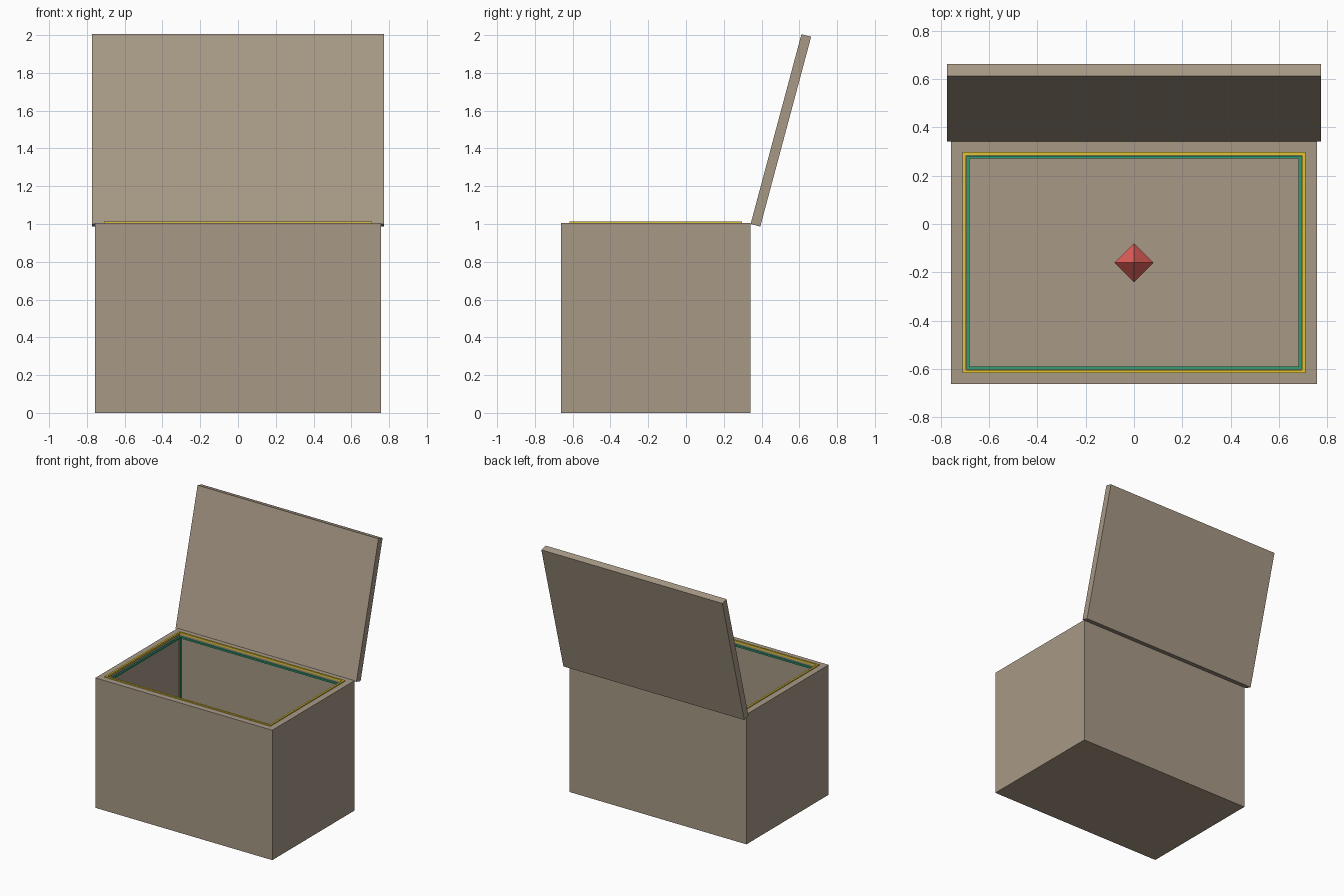
import bpy
import bmesh
from math import radians
from mathutils import Matrix, Vector

old = bpy.data.objects.get("Cube")
if old:
    bpy.data.objects.remove(old, do_unlink=True)


def material(name, rgb):
    m = bpy.data.materials.new(name)
    m.use_nodes = True
    m.diffuse_color = (*rgb, 1)
    m.node_tree.nodes["Principled BSDF"].inputs["Base Color"].default_value = (*rgb, 1)
    return m


taupe = material("taupe", (0.39, 0.32, 0.24))
yellow = material("yellow", (0.75, 0.55, 0.035))
green = material("green", (0.026, 0.35, 0.17))
red = material("red", (0.72, 0.11, 0.095))


def finish(bm, name, mat):
    bmesh.ops.recalc_face_normals(bm, faces=bm.faces)
    mesh = bpy.data.meshes.new(name)
    bm.to_mesh(mesh)
    bm.free()
    mesh.materials.append(mat)
    obj = bpy.data.objects.new(name, mesh)
    bpy.context.collection.objects.link(obj)
    return obj


def add_box(bm, centre, size):
    mat = Matrix.Translation(centre) @ Matrix.Diagonal((*size, 1))
    return bmesh.ops.create_cube(bm, size=1, matrix=mat)


CY = -0.16          # centre of the chest in depth
HX, HY, TOP = 0.757, 0.502, 1.005
WALL = 0.055


def add_ring(bm, hx, hy, z, t):
    """Rectangle of square bars, hx and hy being its outer half sizes."""
    for s in (-1, 1):
        add_box(bm, (0, CY + s * (hy - t / 2), z), (2 * hx, t, t))
        add_box(bm, (s * (hx - t / 2), CY, z), (t, 2 * hy - 2 * t, t))


# Open chest: a block with its top inset and sunk to the floor
bm = bmesh.new()
add_box(bm, (0, CY, TOP / 2), (2 * HX, 2 * HY, TOP))
top = max(bm.faces, key=lambda f: f.calc_center_median().z)
bmesh.ops.inset_region(bm, faces=[top], thickness=WALL, use_even_offset=True)
sunk = bmesh.ops.extrude_face_region(bm, geom=[top])
verts = [g for g in sunk["geom"] if isinstance(g, bmesh.types.BMVert)]
bmesh.ops.translate(bm, verts=verts, vec=(0, 0, WALL - TOP))
if top.is_valid:
    bmesh.ops.delete(bm, geom=[top], context="FACES_ONLY")
finish(bm, "chest_body", taupe)

# Lid leaning back, hinged on its lower front edge
bm = bmesh.new()
add_box(bm, (0, 0.0265, 0.52), (1.548, 0.053, 1.04))
lid = finish(bm, "lid", taupe)
lid.location = (0, 0.342, 1.0)
lid.rotation_euler.x = radians(-15)

# Yellow trim around the mouth
bm = bmesh.new()
add_ring(bm, 0.709, 0.457, 1.006, 0.014)
finish(bm, "mouth_trim", yellow)

# Green frame lining the inner edges
bm = bmesh.new()
GX, GY, T = 0.693, 0.442, 0.012
LOW, HIGH = 0.07, 0.98
for z in (LOW, HIGH):
    add_ring(bm, GX, GY, z, T)
for sx in (-1, 1):
    for sy in (-1, 1):
        add_box(bm, (sx * (GX - T / 2), CY + sy * (GY - T / 2), (LOW + HIGH) / 2),
                (T, T, HIGH - LOW - T))
finish(bm, "inner_frame", green)

# Red gem in the middle of the chest
bm = bmesh.new()
R = 0.08
centre = Vector((0, CY, 0.5))
tips = [bm.verts.new(centre + Vector((0, 0, s * R))) for s in (-1, 1)]
belt = [bm.verts.new(centre + Vector(d) * R)
        for d in ((1, 0, 0), (0, 1, 0), (-1, 0, 0), (0, -1, 0))]
for tip in tips:
    for i in range(4):
        bm.faces.new((belt[i - 1], belt[i], tip))
finish(bm, "gem", red)
